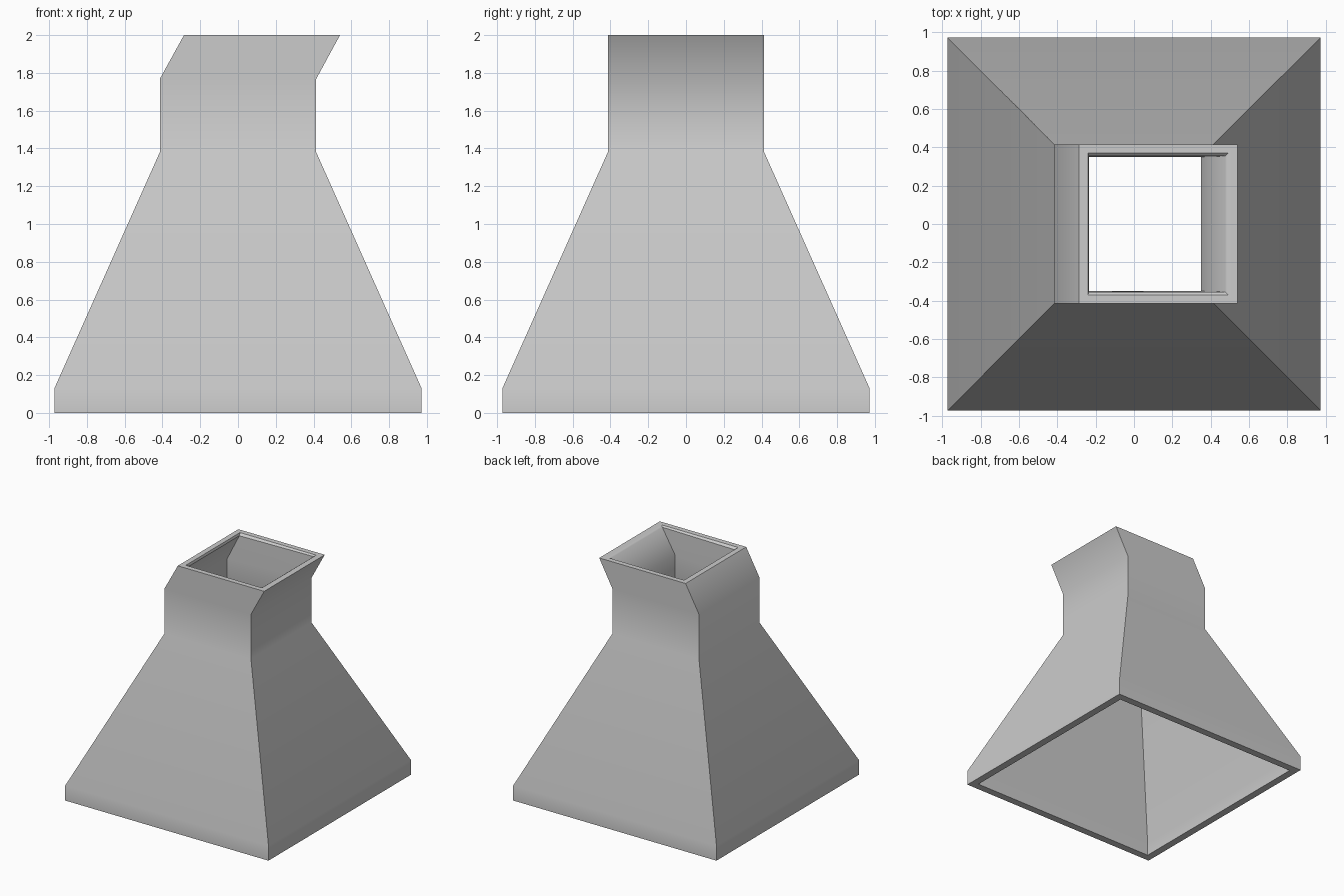
import bpy, bmesh, math

cube = bpy.data.objects.get("Cube")
if cube:
    bpy.data.objects.remove(cube, do_unlink=True)

# Plain grey metal
grey = bpy.data.materials.new("grey_metal")
grey.use_nodes = True
colour = (0.6, 0.6, 0.6, 1)
grey.diffuse_color = colour
grey.node_tree.nodes["Principled BSDF"].inputs["Base Color"].default_value = colour


def square_ring(bm, left, right, half_y, z_left, z_right):
    """Four corners of a rectangular section, with a height for each side."""
    corners = [(left, -half_y, z_left), (right, -half_y, z_right),
               (right, half_y, z_right), (left, half_y, z_left)]
    return [bm.verts.new(c) for c in corners]


# Sections: left, right, half depth, height at left, height at right
sections = [
    # outer skin, base to flared outlet
    (-0.972, 0.972, 0.972, 0.0, 0.0),
    (-0.972, 0.972, 0.972, 0.13, 0.13),
    (-0.414, 0.414, 0.414, 1.38, 1.38),
    (-0.414, 0.414, 0.414, 1.768, 1.768),
    (-0.286, 0.54, 0.414, 2.0, 2.0),
    # inner lip and inner skin, outlet to base
    (-0.24, 0.49, 0.37, 2.0, 2.0),
    (-0.235, 0.475, 0.354, 1.98, 1.99),
    (-0.35, 0.35, 0.35, 1.75, 1.785),
    (-0.35, 0.35, 0.35, 1.367, 1.367),
    (-0.908, 0.908, 0.908, 0.117, 0.117),
    (-0.908, 0.908, 0.908, 0.0, 0.0),
]

# Hollow hood: bridge each section to the next and close the loop at the base
bm = bmesh.new()
rings = [square_ring(bm, *s) for s in sections]
for i, ring in enumerate(rings):
    after = rings[(i + 1) % len(rings)]
    for k in range(4):
        n = (k + 1) % 4
        bm.faces.new((ring[k], ring[n], after[n], after[k]))
bmesh.ops.recalc_face_normals(bm, faces=bm.faces)
mesh = bpy.data.meshes.new("duct_hood")
bm.to_mesh(mesh)
bm.free()
mesh.materials.append(grey)

hood = bpy.data.objects.new("duct_hood", mesh)
bpy.context.collection.objects.link(hood)
bpy.context.view_layer.objects.active = hood
hood.select_set(True)
bpy.ops.object.shade_smooth_by_angle(angle=math.radians(35))
